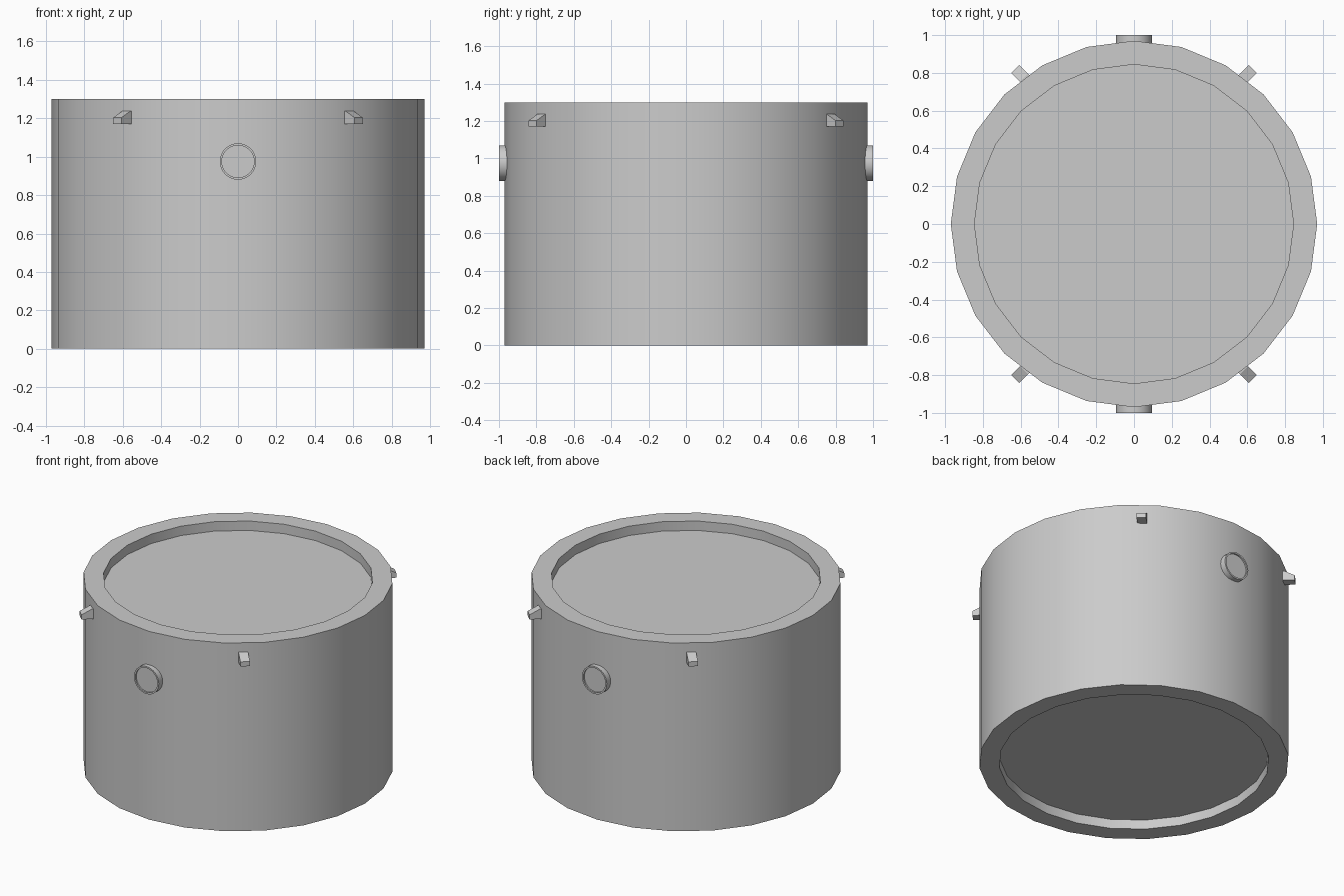
import bpy, bmesh
from math import pi, cos, sin, radians
from mathutils import Matrix, Vector

if "Cube" in bpy.data.objects:
    bpy.data.objects.remove(bpy.data.objects["Cube"])


def finish(bm, name, smooth=True):
    bmesh.ops.recalc_face_normals(bm, faces=bm.faces[:])
    mesh = bpy.data.meshes.new(name)
    bm.to_mesh(mesh)
    bm.free()
    obj = bpy.data.objects.new(name, mesh)
    bpy.context.collection.objects.link(obj)
    if smooth:
        bpy.ops.object.select_all(action='DESELECT')
        obj.select_set(True)
        bpy.context.view_layer.objects.active = obj
        bpy.ops.object.shade_smooth_by_angle(angle=radians(35))
    return obj


def lathe(name, profile, sides, matrix=Matrix()):
    """Revolve (radius, height) points around z, closing both ends flat."""
    bm = bmesh.new()
    rings = [[bm.verts.new((r * cos(2 * pi * i / sides), r * sin(2 * pi * i / sides), z))
              for i in range(sides)] for r, z in profile]
    for a, b in zip(rings, rings[1:]):
        for i in range(sides):
            j = (i + 1) % sides
            bm.faces.new((a[i], a[j], b[j], b[i]))
    bm.faces.new(rings[0])
    bm.faces.new(rings[-1])
    bm.transform(matrix)
    return finish(bm, name)


# Drum shell with heads recessed at both ends
lathe("drum_shell", [(0.845, 0.065), (0.845, 0), (0.97, 0), (0.97, 1.3),
                     (0.845, 1.3), (0.845, 1.235)], 24)

# Round buttons with a shallow recessed face, front and back
for name, turn in (("front_button", 0), ("back_button", pi)):
    m = (Matrix.Translation((0, 0, 0.975)) @ Matrix.Rotation(turn, 4, 'Z')
         @ Matrix.Rotation(pi / 2, 4, 'X'))
    lathe(name, [(0.095, 0.93), (0.095, 1.0), (0.084, 1.0), (0.084, 0.99)], 32, m)

# Four wedge lugs near the top rim, pointing out diagonally
side = [(-0.12, 1.17), (0, 1.17), (0, 1.203), (-0.066, 1.237), (-0.12, 1.237)]
for sx, sy, name in ((1, -1, "front_right_lug"), (-1, -1, "front_left_lug"),
                     (1, 1, "back_right_lug"), (-1, 1, "back_left_lug")):
    bm = bmesh.new()
    out, across = Vector((sx, sy, 0)).normalized(), Vector((sx, -sy, 0)).normalized()
    tip = Vector((0.629 * sx, 0.82 * sy, 0))
    a, b = ([bm.verts.new(tip + out * d + across * w + Vector((0, 0, z))) for d, z in side]
            for w in (-0.03, 0.03))
    bm.faces.new(a)
    bm.faces.new(b)
    for i in range(len(side)):
        j = (i + 1) % len(side)
        bm.faces.new((a[i], a[j], b[j], b[i]))
    finish(bm, name, smooth=False)
